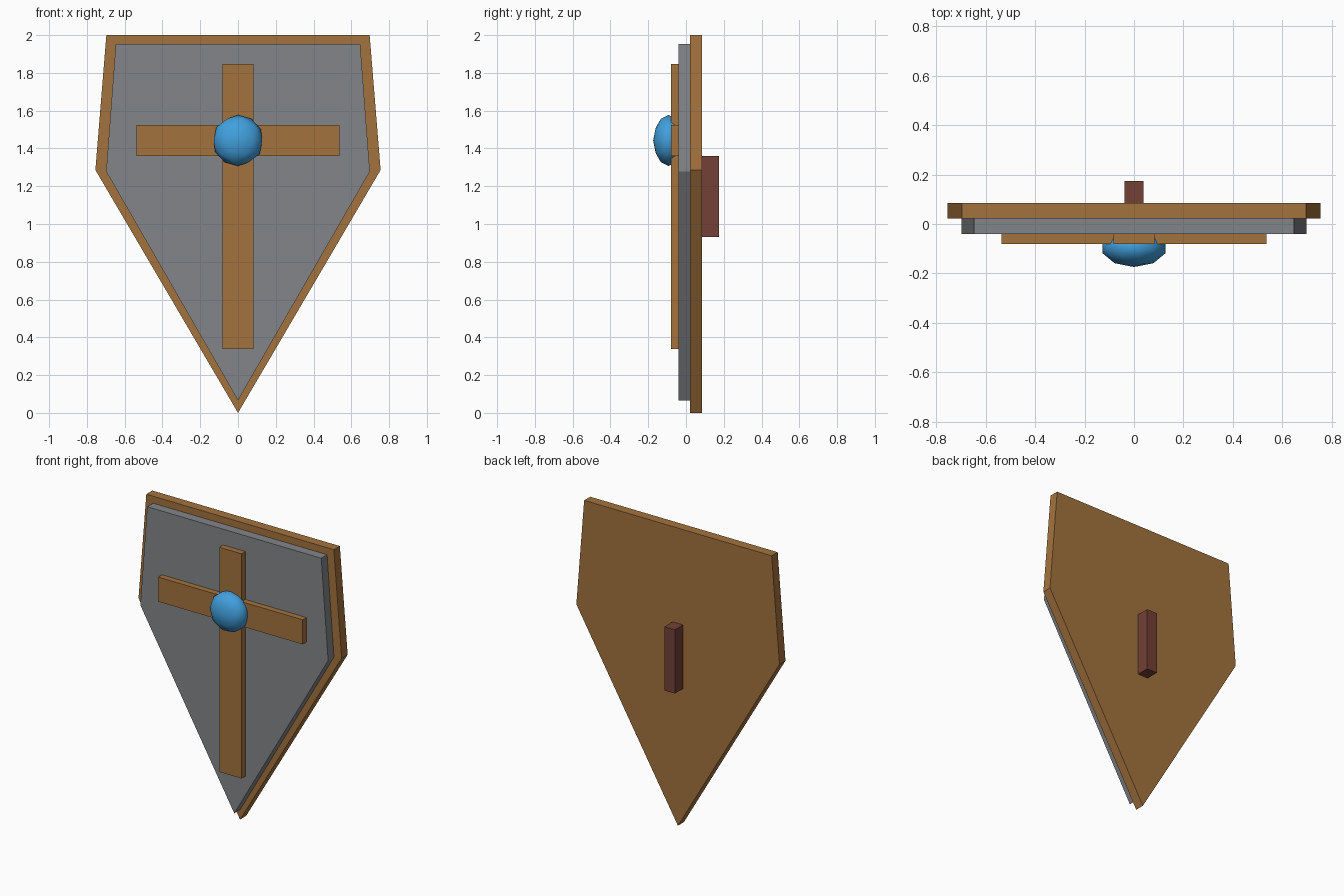
import bpy
import bmesh

cube = bpy.data.objects.get("Cube")
if cube:
    bpy.data.objects.remove(cube, do_unlink=True)


def material(name, colour):
    mat = bpy.data.materials.new(name)
    mat.use_nodes = True
    mat.diffuse_color = (*colour, 1)
    bsdf = next(n for n in mat.node_tree.nodes if n.type == 'BSDF_PRINCIPLED')
    bsdf.inputs["Base Color"].default_value = (*colour, 1)
    return mat


wood = material("warm wood", (0.37, 0.17, 0.047))
steel = material("grey steel", (0.23, 0.235, 0.25))
blue = material("bright blue", (0.053, 0.35, 0.73))
dark = material("dark red wood", (0.17, 0.052, 0.037))


def add_object(name, bm, mat):
    bmesh.ops.recalc_face_normals(bm, faces=bm.faces)
    mesh = bpy.data.meshes.new(name)
    bm.to_mesh(mesh)
    bm.free()
    mesh.materials.append(mat)
    obj = bpy.data.objects.new(name, mesh)
    bpy.context.collection.objects.link(obj)
    return obj


def plate(name, half, front, back, mat):
    """Mirror a right-hand (x, z) half profile and extrude it along y."""
    outline = half + [(-x, z) for x, z in reversed(half) if x > 0]
    bm = bmesh.new()
    face = bm.faces.new([bm.verts.new((x, front, z)) for x, z in outline])
    moved = bmesh.ops.extrude_face_region(bm, geom=[face], use_keep_orig=True)
    verts = [v for v in moved["geom"] if isinstance(v, bmesh.types.BMVert)]
    bmesh.ops.translate(bm, verts=verts, vec=(0, back - front, 0))
    return add_object(name, bm, mat)


# Layered shield body
plate("wooden_backing", [(0.697, 2), (0.755, 1.286), (0, 0)], 0.022, 0.086, wood)
plate("steel_face", [(0.647, 1.953), (0.698, 1.278), (0, 0.066)], -0.04, 0.022, steel)

# Raised cross on the face
w, arm = 0.083, 0.537
plate("front_cross", [(w, 1.847), (w, 1.525), (arm, 1.525), (arm, 1.36),
                      (w, 1.36), (w, 0.337)], -0.08, -0.04, wood)

# Grip on the back
plate("rear_handle", [(0.039, 1.36), (0.039, 0.932)], 0.086, 0.174, dark)

# Flattened round boss
bm = bmesh.new()
bmesh.ops.create_icosphere(bm, subdivisions=2, radius=1)
bmesh.ops.scale(bm, verts=bm.verts, vec=(0.135, 0.082, 0.135))
boss = add_object("centre_boss", bm, blue)
boss.location = (0, -0.092, 1.442)
boss.data.polygons.foreach_set("use_smooth", [True] * len(boss.data.polygons))
